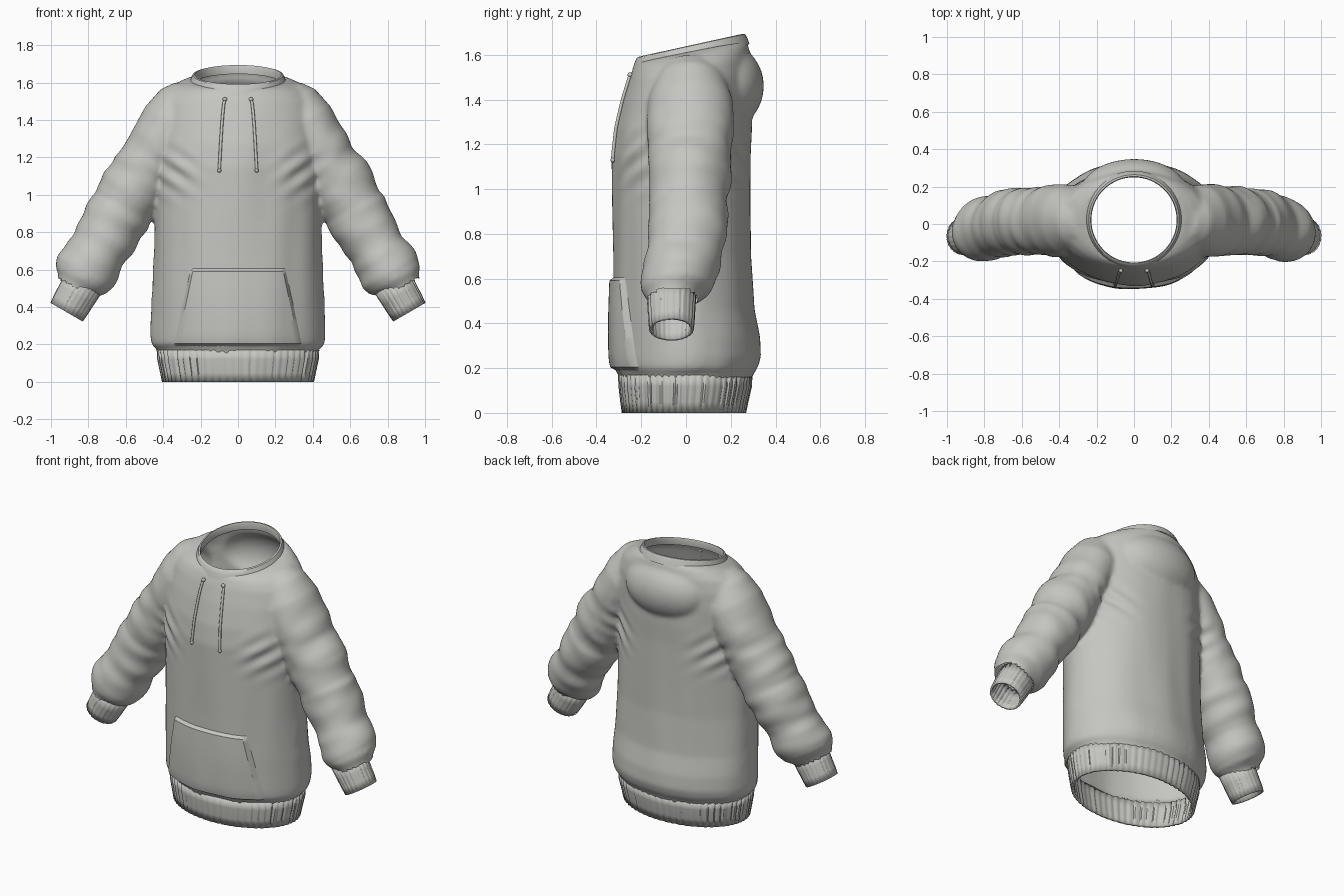
import bpy, bmesh, random
from math import sin, cos, pi, hypot, exp
from mathutils import Vector, noise
from mathutils.bvhtree import BVHTree

random.seed(4)
cube = bpy.data.objects.get("Cube")
if cube:
    bpy.data.objects.remove(cube)

fabric = bpy.data.materials.new("warm_grey_fabric")
fabric.use_nodes = True
colour = (0.56, 0.56, 0.53, 1)
fabric.diffuse_color = colour
fabric.node_tree.nodes["Principled BSDF"].inputs["Base Color"].default_value = colour


def activate(obj):
    bpy.ops.object.select_all(action="DESELECT")
    obj.select_set(True)
    bpy.context.view_layer.objects.active = obj


def finish(name, bm, angle=0.7):
    bmesh.ops.recalc_face_normals(bm, faces=bm.faces)
    mesh = bpy.data.meshes.new(name)
    bm.to_mesh(mesh)
    bm.free()
    obj = bpy.data.objects.new(name, mesh)
    bpy.context.collection.objects.link(obj)
    mesh.materials.append(fabric)
    activate(obj)
    bpy.ops.object.shade_smooth_by_angle(angle=angle)
    return obj


def apply(obj, kind, **settings):
    mod = obj.modifiers.new(kind.lower(), kind)
    for key, value in settings.items():
        setattr(mod, key, value)
    activate(obj)
    bpy.ops.object.modifier_apply(modifier=mod.name)


def ring(center, u, v, n=48, ribs=None):
    pts = []
    for i in range(n):
        a = 2 * pi * i / n
        k = ribs[i] if ribs else 1
        pts.append(center + k * (u * cos(a) + v * sin(a)))
    return pts


def loft(bm, rings, caps=False):
    rows = [[bm.verts.new(p) for p in r] for r in rings]
    n = len(rows[0])
    for a, b in zip(rows, rows[1:]):
        for i in range(n):
            j = (i + 1) % n
            bm.faces.new((a[i], a[j], b[j], b[i]))
    if caps:
        bm.faces.new(rows[0][::-1])
        bm.faces.new(rows[-1])


def rib_pattern(n, depth):
    pattern = []
    for i in range(n // 4):
        d = depth * random.uniform(0.3, 1)
        pattern += [1, 1, 1 - d, 1 - d]
    return pattern


def level(z, w, front, back, tilt=0, n=64, ribs=None):
    mid, half = (front + back) / 2, (back - front) / 2
    return ring(Vector((0, mid, z + tilt * mid)), Vector((w, 0, 0)),
                Vector((0, half, tilt * half)), n, ribs)


# Sleeve axis: "along" runs down the arm, "out" points away from the body
ALONG = Vector((0.5, 0, -0.866))
OUT = Vector((0.866, 0, 0.5))


def arm_ring(side, t, y, r, ry, shift=1.0, n=48, ribs=None):
    pts = ring(OUT * shift + ALONG * t + Vector((0, y, 0)), OUT * r, Vector((0, ry, 0)), n, ribs)
    return [Vector((p.x * side, p.y, p.z)) for p in pts]


# Garment: torso, sleeves and folded hood fused into one soft shell
torso = [(0.11, .41, -.28, .28), (0.17, .43, -.30, .30), (0.2, .46, -.32, .32), (0.25, .465, -.325, .335),
         (0.34, .465, -.325, .33), (0.46, .46, -.325, .305), (0.7, .45, -.325, .29), (0.95, .445, -.328, .29),
         (1.15, .45, -.33, .29), (1.27, .45, -.315, .295), (1.4, .44, -.283, .295), (1.5, .42, -.252, .29)]
crown = [(1.56, .38, -.235, .285, .08), (1.595, .32, -.225, .28, .15), (1.61, .27, -.22, .27, .2)]
sleeve = [(-1.22, .02, .09, .11), (-1.15, .02, .14, .15), (-1.03, .02, .165, .19), (-.9, .02, .163, .195),
          (-.78, .018, .16, .185), (-.72, .018, .172, .185), (-.6, .016, .18, .18), (-.5, .014, .165, .172),
          (-.47, .012, .176, .178), (-.36, .005, .168, .175), (-.25, -.01, .155, .168), (-.2, -.02, .165, .17),
          (-.1, -.035, .17, .168), (-.055, -.042, .155, .155), (-.015, -.055, .115, .115), (.03, -.06, .1, .1)]
bm = bmesh.new()
loft(bm, [level(*r) for r in torso + crown], True)
for side in (1, -1):
    loft(bm, [arm_ring(side, *r) for r in sleeve], True)
hood = bmesh.ops.create_uvsphere(bm, u_segments=40, v_segments=24, radius=1)["verts"]
for v in hood:
    v.co = Vector((v.co.x * .28, v.co.y * .17 + .178, v.co.z * .19 + 1.46))
garment = finish("garment_body", bm)
apply(garment, "REMESH", mode="VOXEL", voxel_size=0.014)
apply(garment, "SMOOTH", factor=0.5, iterations=5)

# Soft folds, then the neck, hem and wrist openings
bm = bmesh.new()
bm.from_mesh(garment.data)
bm.normal_update()


def arm_coords(p):
    q = Vector((abs(p.x), 0, p.z))
    return q.dot(ALONG), q.dot(OUT)


moves = []
for v in bm.verts:
    p = v.co
    t, out = arm_coords(p)
    on_arm = min(1, max(0, (abs(p.x) - .44) / .08))
    drape = noise.noise(Vector((p.x * 7, p.y * 7, p.z * 1.3))) * .008
    crease = noise.noise(Vector((t * 11, out * 4 + p.x, p.y * 4))) * .014
    pull = exp(-((abs(p.x) - .34) ** 2 + (p.z - 1.12) ** 2) / .012)
    diagonal = sin((p.z - abs(p.x) * .7) * 55) * pull * .008
    calm = min(1, max(0, (1.5 - p.z) / .3))
    moves.append(v.normal * ((drape * (1 - on_arm) + crease * on_arm) * calm + diagonal))
for v, m in zip(bm.verts, moves):
    v.co += m


def opening(f):
    c = f.calc_center_median()
    neck = c.z > 1.45 and hypot(c.x, c.y - .022) < .238
    return neck or c.z < .155 or (abs(c.x) > .6 and arm_coords(c)[0] > 0)


bmesh.ops.delete(bm, geom=[f for f in bm.faces if opening(f)], context="FACES")
surface = BVHTree.FromBMesh(bm)
bm.to_mesh(garment.data)
bm.free()
activate(garment)
bpy.ops.object.shade_smooth_by_angle(angle=0.9)


def front_y(x, z):
    hit = surface.ray_cast(Vector((x, -2, z)), Vector((0, 1, 0)))[0]
    return hit.y if hit else -.2


# Ribbed waistband
bm = bmesh.new()
ribs = rib_pattern(240, .022)
band = [(0, .4, -.28, .262), (.05, .41, -.287, .272), (.12, .425, -.295, .288), (.17, .428, -.297, .29)]
loft(bm, [level(*r, n=240, ribs=ribs) for r in band])
apply(finish("waistband", bm, 0.5), "SOLIDIFY", thickness=0.014, offset=0)

# Ribbed cuffs
for side, label in ((1, "left"), (-1, "right")):
    bm = bmesh.new()
    ribs = rib_pattern(96, .04)
    loft(bm, [arm_ring(side, t, -.065, r, r, .98, 96, ribs)
              for t, r in ((-.04, .105), (.03, .101), (.09, .098), (.135, .094))])
    apply(finish(label + "_cuff", bm, 0.5), "SOLIDIFY", thickness=0.012, offset=0)

# Neck binding, tilted up towards the back
bm = bmesh.new()
loft(bm, [level(z, r, .022 - r, .022 + r, .22)
          for z, r in ((1.585, .262), (1.615, .252), (1.635, .242), (1.638, .232), (1.625, .228), (1.59, .232))])
finish("neck_binding", bm)

# Front pocket laid over the torso, its rim tucked into the cloth
bm = bmesh.new()
cols, rows = 30, 22
grid = []
for j in range(rows + 1):
    f = j / rows
    line = []
    for i in range(cols + 1):
        s = 2 * i / cols - 1
        x, z = s * (.35 - .095 * f), .185 + .425 * f
        rim = i in (0, cols) or j in (0, rows)
        lift = -.006 if rim else .018 + .006 * sin(f * pi)
        line.append(bm.verts.new((x, front_y(x, z) - lift, z)))
    grid.append(line)
for a, b in zip(grid, grid[1:]):
    for i in range(cols):
        bm.faces.new((a[i], a[i + 1], b[i + 1], b[i]))
finish("front_pocket", bm, 0.6)

# Drawstrings with a knot at the eyelet and a tip
for side, label in ((1, "left"), (-1, "right")):
    bm = bmesh.new()
    path = []
    for i in range(25):
        f = i / 24
        x, z = side * (.07 + .03 * f ** .6), 1.51 - .38 * f
        path.append(Vector((x, front_y(x, z) - .006, z)))
    loft(bm, [ring(p, Vector((.008, 0, 0)), Vector((0, .008, 0)), 10) for p in path], True)
    for p, r in ((path[0], .012), (path[-1], .011)):
        ball = bmesh.ops.create_uvsphere(bm, u_segments=12, v_segments=8, radius=r)["verts"]
        bmesh.ops.translate(bm, verts=ball, vec=p)
    finish(label + "_drawstring", bm)
